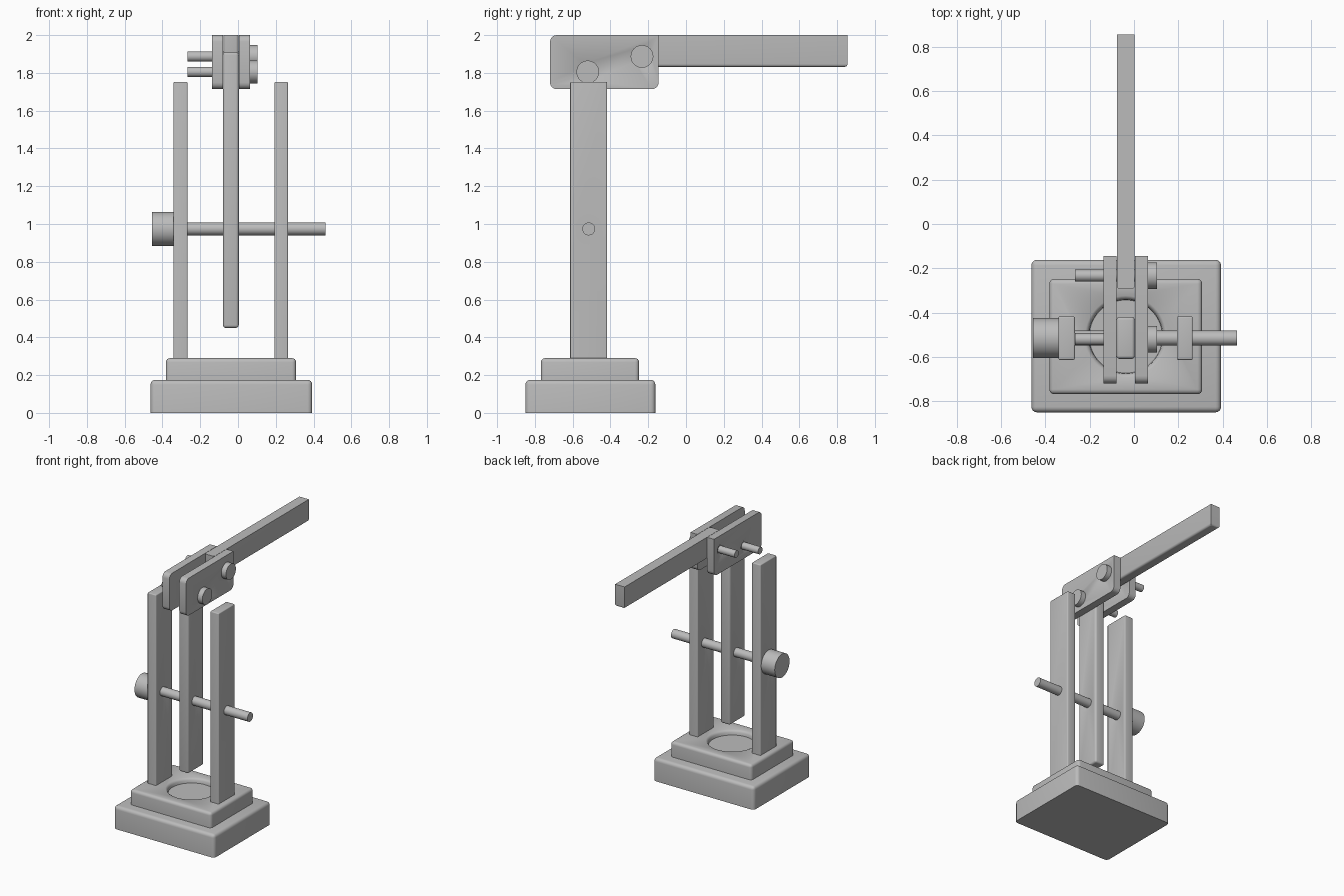
import bpy, bmesh, math
from mathutils import Matrix, Vector

if "Cube" in bpy.data.objects:
    bpy.data.objects.remove(bpy.data.objects["Cube"], do_unlink=True)

grey = bpy.data.materials.new("plain grey")
grey.use_nodes = True
grey.diffuse_color = (0.5, 0.5, 0.5, 1)
grey.node_tree.nodes["Principled BSDF"].inputs["Base Color"].default_value = (0.5, 0.5, 0.5, 1)

AXIS_Y = -0.515      # line of the posts
ROD_Z = 0.974        # height of the cross rod


def finish(bm, name):
    bmesh.ops.recalc_face_normals(bm, faces=bm.faces)
    mesh = bpy.data.meshes.new(name)
    bm.to_mesh(mesh)
    bm.free()
    mesh.materials.append(grey)
    obj = bpy.data.objects.new(name, mesh)
    bpy.context.collection.objects.link(obj)
    return obj


def activate(obj):
    bpy.ops.object.select_all(action='DESELECT')
    obj.select_set(True)
    bpy.context.view_layer.objects.active = obj


def box(name, xs, ys, zs, radius=0.0, rule=lambda mid, along: True):
    """Box between limits; edges picked by the rule are rounded."""
    bm = bmesh.new()
    bmesh.ops.create_cube(bm, size=1)
    lo, hi = (Vector(p) for p in zip(xs, ys, zs))
    for v in bm.verts:
        v.co = Vector((lo[i] + (v.co[i] + 0.5) * (hi[i] - lo[i]) for i in range(3)))
    centre = (lo + hi) / 2
    edges = []
    for e in bm.edges:
        mid = (e.verts[0].co + e.verts[1].co) / 2 - centre
        along = (e.verts[0].co - e.verts[1].co).normalized()
        if rule(mid, along):
            edges.append(e)
    if radius:
        bmesh.ops.bevel(bm, geom=edges, offset=radius, segments=4, profile=0.5, affect='EDGES')
    return finish(bm, name)


def rod(name, x0, x1, y, z, r0, r1=None):
    """Cylinder or cone along x."""
    bm = bmesh.new()
    bmesh.ops.create_cone(bm, cap_ends=True, segments=40, radius1=r0,
                          radius2=r0 if r1 is None else r1, depth=x1 - x0)
    turn = Matrix.Rotation(math.pi / 2, 4, 'Y')
    bm.transform(Matrix.Translation(((x0 + x1) / 2, y, z)) @ turn)
    return finish(bm, name)


def cut(obj, cutter):
    mod = obj.modifiers.new("cut", 'BOOLEAN')
    mod.operation = 'DIFFERENCE'
    mod.solver = 'EXACT'
    mod.object = cutter
    activate(obj)
    bpy.ops.object.modifier_apply(modifier=mod.name)
    bpy.data.objects.remove(cutter, do_unlink=True)


def countersink(obj, x0, x1, y, z, wide, narrow):
    """Shallow conical recess on both x faces around a rod."""
    d = 0.012
    cut(obj, rod("cutter", x0 - 0.001, x0 + d, y, z, wide, narrow))
    cut(obj, rod("cutter", x1 - d, x1 + 0.001, y, z, narrow, wide))


def not_bottom(mid, along):
    return mid.z > -0.01


# Stepped base with a round dished seat
lower_base = box("lower_base", (-0.463, 0.393), (-0.85, -0.162), (0, 0.175), 0.025, not_bottom)
upper_base = box("upper_base", (-0.382, 0.308), (-0.768, -0.248), (0.17, 0.29), 0.022, not_bottom)
profile = [(0, 0.255), (0.165, 0.255), (0.168, 0.275), (0.175, 0.285), (0.186, 0.291), (0, 0.291)]
bm = bmesh.new()
line = [bm.verts.new((r, 0, z)) for r, z in profile]
edges = [bm.edges.new(pair) for pair in zip(line, line[1:])]
bmesh.ops.spin(bm, geom=line + edges, cent=(0, 0, 0), axis=(0, 0, 1), angle=math.tau, steps=56)
bmesh.ops.remove_doubles(bm, verts=bm.verts, dist=0.0001)
bm.transform(Matrix.Translation((-0.037, -0.508, 0)))
cut(upper_base, finish(bm, "seat_cutter"))

# Two side posts
for name, x0, x1 in (("right_post", -0.341, -0.267), ("left_post", 0.193, 0.265)):
    post = box(name, (x0, x1), (AXIS_Y - 0.098, AXIS_Y + 0.098), (0.28, 1.753), 0.007, not_bottom)
    countersink(post, x0, x1, AXIS_Y, ROD_Z, 0.073, 0.036)

# Hanging ram
ram = box("ram", (-0.079, 0.004), (AXIS_Y - 0.094, AXIS_Y + 0.096), (0.45, 1.91), 0.015)
countersink(ram, -0.079, 0.004, AXIS_Y, ROD_Z, 0.073, 0.036)

# Cross rod with its knob
rod("cross_rod", -0.40, 0.464, AXIS_Y, ROD_Z, 0.034)
rod("rod_knob", -0.456, -0.341, AXIS_Y, ROD_Z, 0.09)

# Lever handle, rounded underneath
box("handle", (-0.077, 0.003), (-0.294, 0.855), (1.832, 2.0), 0.015,
    lambda mid, along: mid.z < -0.01 or (abs(along.z) > 0.9 and mid.y < 0))

# Link plates and their pins
pins = (("ram_pin", -0.52, 1.805), ("handle_pin", -0.233, 1.887))
for name, x0, x1 in (("right_link_plate", -0.137, -0.079), ("left_link_plate", 0.005, 0.063)):
    plate = box(name, (x0, x1), (-0.72, -0.145), (1.714, 2.0), 0.035,
                lambda mid, along: abs(along.x) > 0.9 and (mid.y < 0 or mid.z < 0))
    for _, y, z in pins:
        countersink(plate, x0, x1, y, z, 0.05, 0.028)
for name, y, z in pins:
    rod(name, -0.267, 0.07, y, z, 0.027)
    rod(name + "_head", 0.062, 0.103, y, z, 0.06)

# Smooth rounded surfaces, sharp edges kept
for obj in bpy.context.collection.objects:
    if obj.type == 'MESH' and grey.name in obj.data.materials:
        activate(obj)
        bpy.ops.object.shade_smooth_by_angle(angle=math.radians(35))
